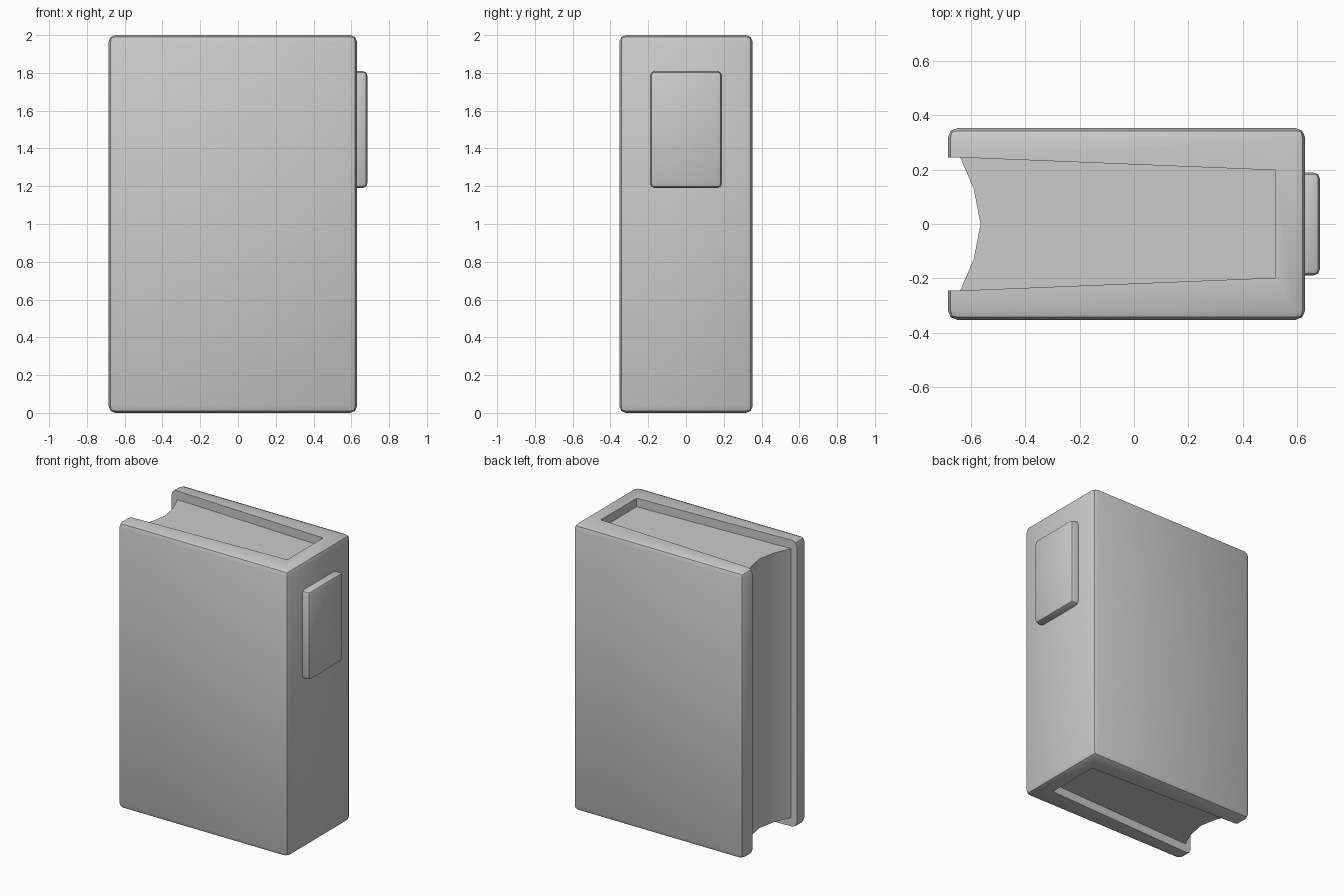
import bpy, bmesh

if "Cube" in bpy.data.objects:
    bpy.data.objects.remove(bpy.data.objects["Cube"])


def prism(name, points, z0, z1):
    """Extrude a plan outline between two heights."""
    bm = bmesh.new()
    face = bm.faces.new([bm.verts.new((x, y, z0)) for x, y in points])
    top = bmesh.ops.extrude_face_region(bm, geom=[face])["geom"]
    for v in top:
        if isinstance(v, bmesh.types.BMVert):
            v.co.z = z1
    bmesh.ops.recalc_face_normals(bm, faces=bm.faces)
    mesh = bpy.data.meshes.new(name)
    bm.to_mesh(mesh)
    bm.free()
    obj = bpy.data.objects.new(name, mesh)
    bpy.context.collection.objects.link(obj)
    return obj


def rect(x0, x1, half_y):
    return [(x0, -half_y), (x1, -half_y), (x1, half_y), (x0, half_y)]


def bevel(obj, width):
    mod = obj.modifiers.new("bevel", "BEVEL")
    mod.width, mod.segments = width, 2


def finish(obj):
    """Apply the modifiers, then smooth the rounded edges."""
    bpy.ops.object.select_all(action="DESELECT")
    obj.select_set(True)
    bpy.context.view_layer.objects.active = obj
    for mod in list(obj.modifiers):
        bpy.ops.object.modifier_apply(modifier=mod.name)
    bpy.ops.object.shade_smooth_by_angle()


# Cover: rounded block with a tapered slot, leaving two boards and a spine
cover = prism("cover", rect(-0.685, 0.63, 0.353), 0, 2)
bevel(cover, 0.035)
slot = prism("slot_cutter", [(-0.9, -0.245), (-0.64, -0.245), (0.52, -0.198),
                             (0.52, 0.198), (-0.64, 0.245), (-0.9, 0.245)], -0.5, 2.5)
cut = cover.modifiers.new("slot", "BOOLEAN")
cut.operation, cut.solver, cut.object = "DIFFERENCE", "EXACT", slot
finish(cover)
bpy.data.objects.remove(slot)

# Page block: hollow fore edge, recessed at head and tail
pages = prism("pages", [(0.52, -0.198), (0.52, 0.198), (-0.64, 0.245), (-0.59, 0.13),
                        (-0.565, 0), (-0.59, -0.13), (-0.64, -0.245)], 0.06, 1.94)
finish(pages)

# Raised blank label on the spine
label = prism("spine_label", rect(0.58, 0.685, 0.19), 1.19, 1.81)
bevel(label, 0.025)
finish(label)
